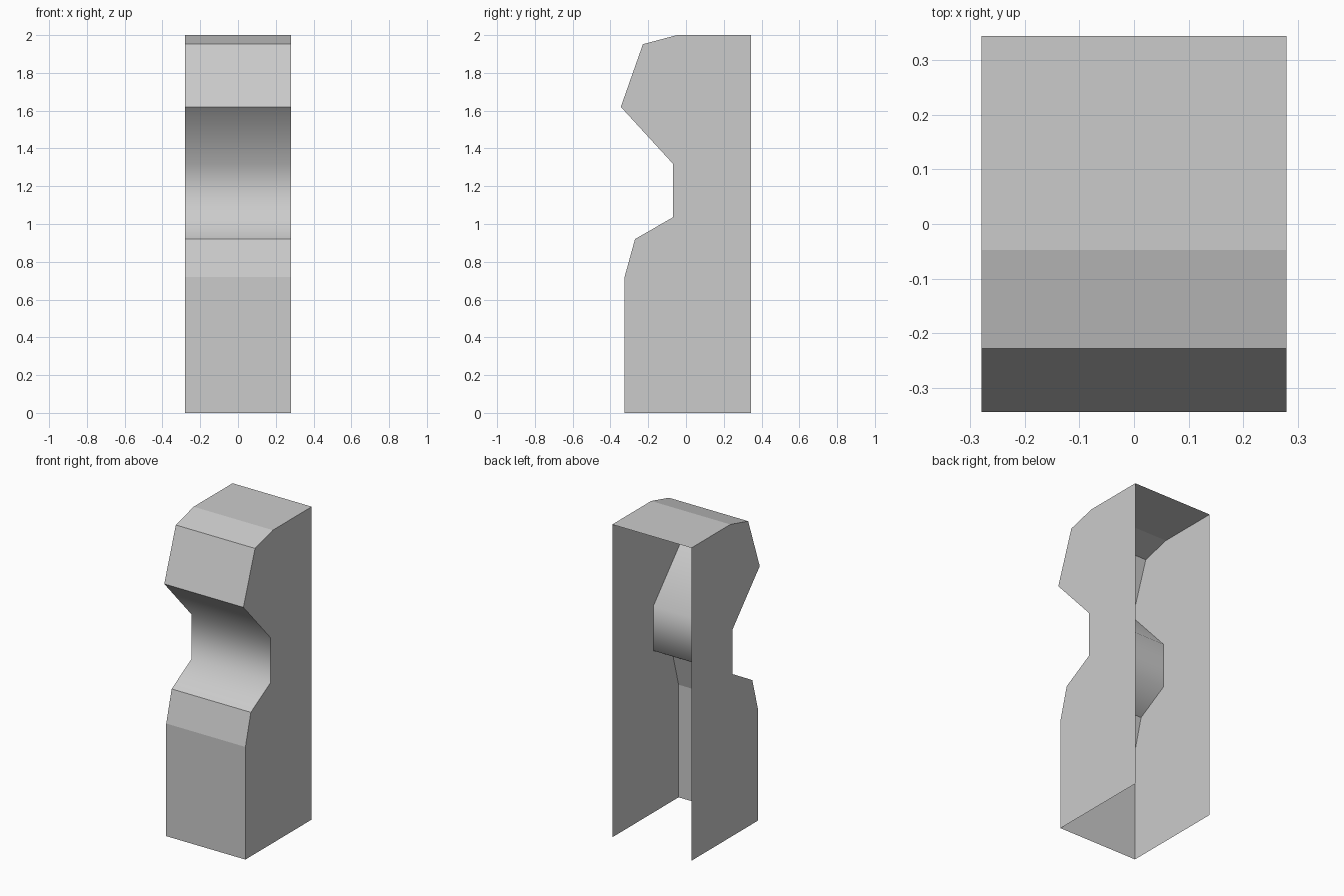
import bpy

if "Cube" in bpy.data.objects:
    bpy.data.objects.remove(bpy.data.objects["Cube"])

W = 0.28  # half width

# Front outline in (y, z), from the floor up the front to the back of the top
outline = [(-0.325, 0), (-0.325, 0.72), (-0.27, 0.92), (-0.07, 1.035), (-0.07, 1.32),
           (-0.345, 1.62), (-0.228, 1.952), (-0.048, 2), (0.345, 2)]
RECESS = range(2, 5)  # strips of the softly shaded recess


def add_mesh(name, verts, faces):
    mesh = bpy.data.meshes.new(name)
    mesh.from_pydata(verts, [], faces)
    obj = bpy.data.objects.new(name, mesh)
    bpy.context.collection.objects.link(obj)
    return obj


# Front and top skin, a folded sheet open at the back and underneath
n = len(outline)
verts = [(x, y, z) for x in (-W, W) for y, z in outline]
skin = add_mesh("front_and_top_panel", verts,
                [(i, i + n, i + n + 1, i + 1) for i in range(n - 1)])
for i, face in enumerate(skin.data.polygons):
    face.use_smooth = i in RECESS

# Side panels
side = outline + [(0.345, 0)]
for name, x in (("left_side_panel", -W), ("right_side_panel", W)):
    order = list(range(len(side)))
    if x > 0:
        order.reverse()
    add_mesh(name, [(x, y, z) for y, z in side], [order])
